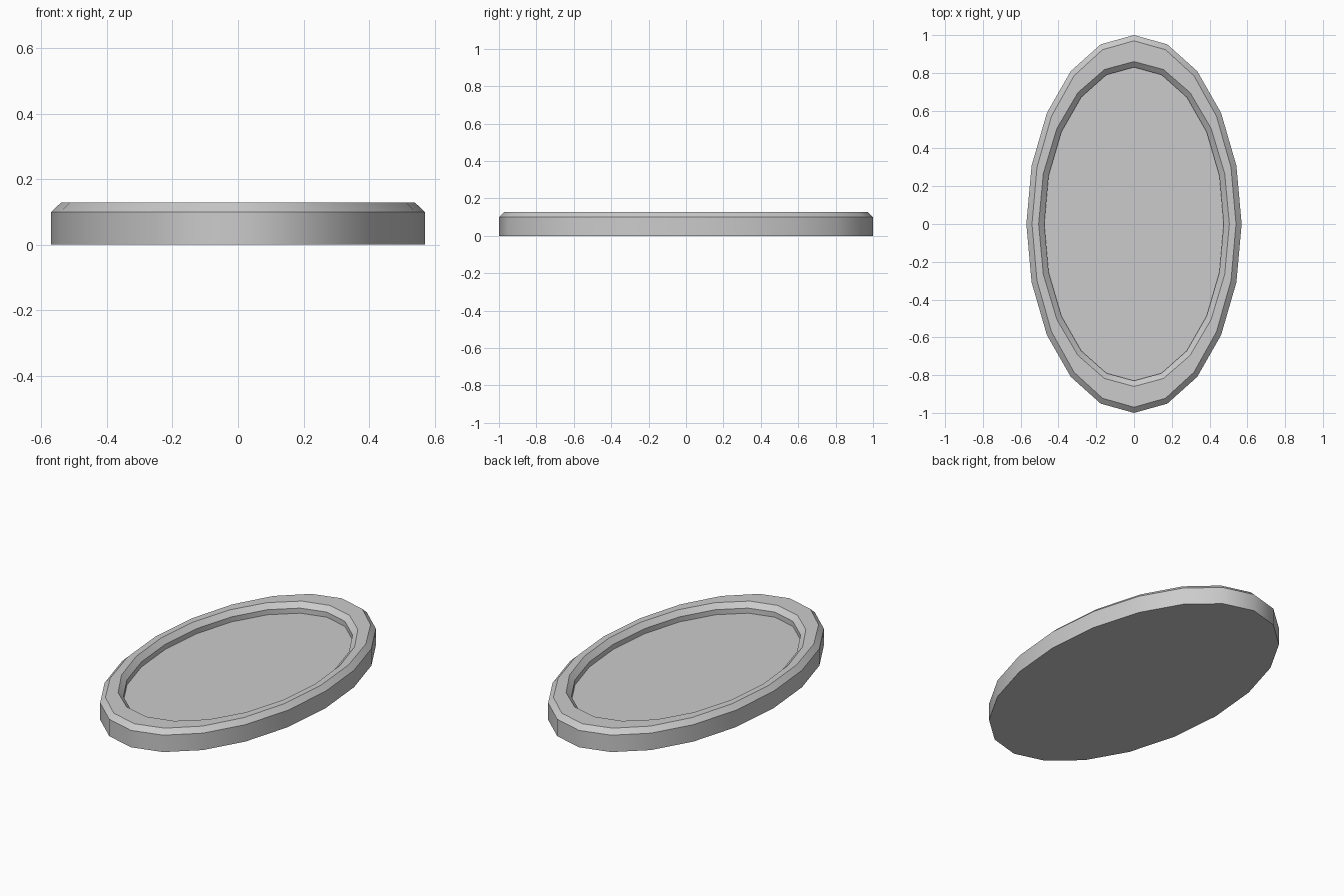
import bpy, bmesh, math

if "Cube" in bpy.data.objects:
    bpy.data.objects.remove(bpy.data.objects["Cube"])

SIDES = 20
# Cross-section: (x radius, y radius, z), from outer base over the rim to the recessed floor
PROFILE = [
    (0.57, 1.00, 0.00),
    (0.57, 1.00, 0.10),
    (0.54, 0.97, 0.128),
    (0.505, 0.86, 0.128),
    (0.475, 0.83, 0.10),
    (0.475, 0.83, 0.07),
]


def ring(bm, rx, ry, z):
    return [bm.verts.new((rx * math.cos(2 * math.pi * i / SIDES),
                          ry * math.sin(2 * math.pi * i / SIDES), z))
            for i in range(SIDES)]


bm = bmesh.new()
rings = [ring(bm, *p) for p in PROFILE]

# Walls, bevels and rim
for a, b in zip(rings, rings[1:]):
    for i in range(SIDES):
        j = (i + 1) % SIDES
        bm.faces.new((a[i], a[j], b[j], b[i]))

# Underside and recessed floor
bm.faces.new(rings[0][::-1])
bm.faces.new(rings[-1])

mesh = bpy.data.meshes.new("oval_tray")
bm.to_mesh(mesh)
bm.free()
tray = bpy.data.objects.new("oval_tray", mesh)
bpy.context.collection.objects.link(tray)

# Smooth around the oval, crisp at the bevels
bpy.context.view_layer.objects.active = tray
tray.select_set(True)
bpy.ops.object.shade_smooth_by_angle(angle=math.radians(33))
